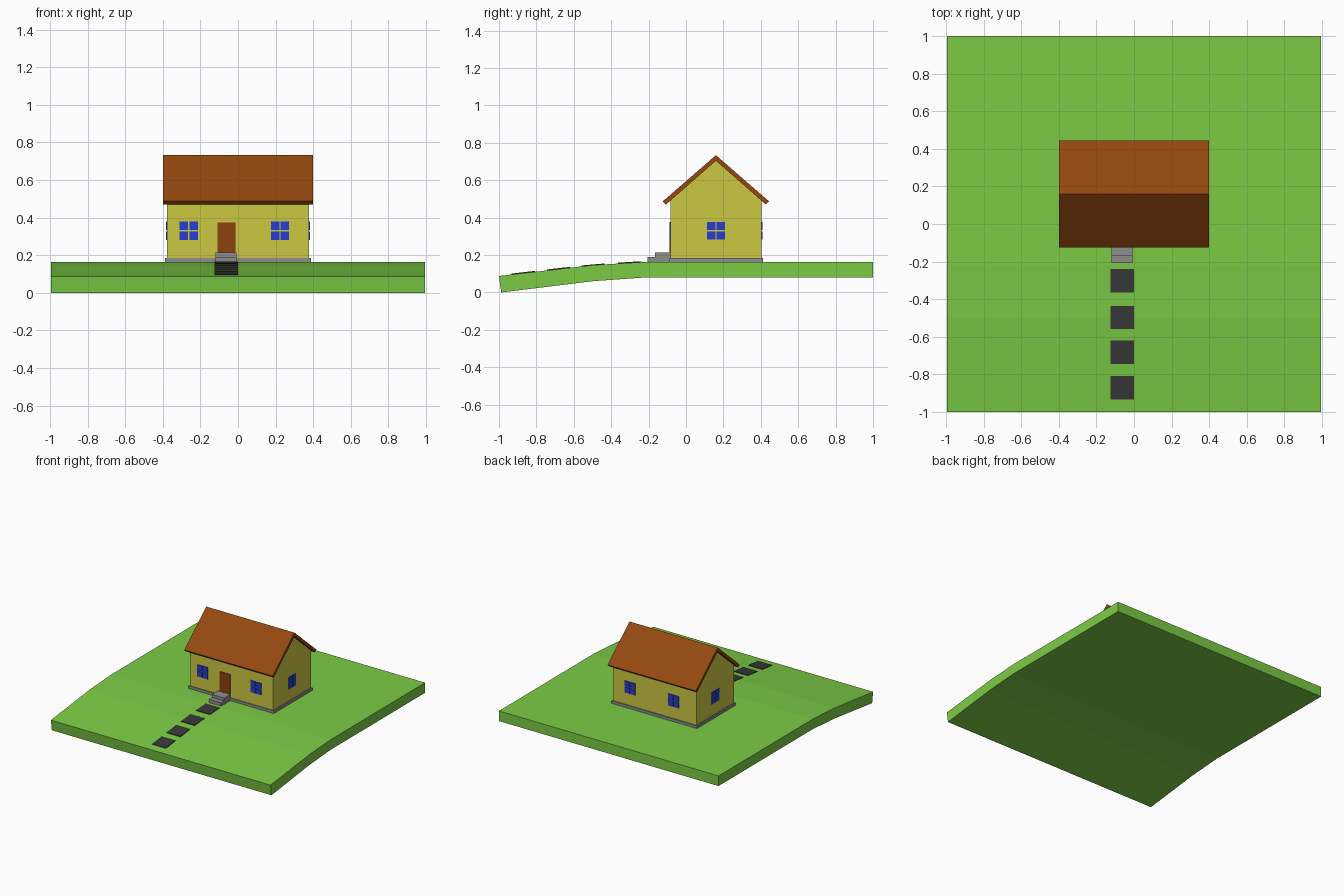
import bpy, bmesh, math
from mathutils import Matrix, Vector

cube = bpy.data.objects.get("Cube")
if cube:
    bpy.data.objects.remove(cube, do_unlink=True)


def material(name, rgb):
    m = bpy.data.materials.new(name)
    m.use_nodes = True
    color = (*rgb, 1)
    m.diffuse_color = color
    m.node_tree.nodes["Principled BSDF"].inputs["Base Color"].default_value = color
    return m


GRASS = material("grass green", (0.2, 0.6, 0.06))
WALL = material("wall yellow", (0.6, 0.58, 0.055))
ROOF = material("roof brown", (0.3, 0.065, 0.005))
DOOR = material("door brown", (0.27, 0.055, 0.004))
GLASS = material("window blue", (0.02, 0.045, 0.65))
STONE = material("stone grey", (0.27, 0.27, 0.27))
SLAB = material("path charcoal", (0.04, 0.04, 0.04))


def finish(name, bm, mat):
    bmesh.ops.recalc_face_normals(bm, faces=bm.faces)
    mesh = bpy.data.meshes.new(name)
    bm.to_mesh(mesh)
    bm.free()
    mesh.materials.append(mat)
    obj = bpy.data.objects.new(name, mesh)
    bpy.context.collection.objects.link(obj)
    return obj


def add_box(bm, lo, hi):
    lo, hi = Vector(lo), Vector(hi)
    m = Matrix.Translation((lo + hi) / 2) @ Matrix.Diagonal((*(hi - lo), 1))
    bmesh.ops.create_cube(bm, size=1, matrix=m)


def box(name, lo, hi, mat):
    bm = bmesh.new()
    add_box(bm, lo, hi)
    return finish(name, bm, mat)


def extrude_x(name, profile, x0, x1, mat):
    """Sweep a closed (y, z) outline from x0 to x1."""
    bm = bmesh.new()
    face = bm.faces.new([bm.verts.new((x0, y, z)) for y, z in profile])
    moved = bmesh.ops.extrude_face_region(bm, geom=[face], use_keep_orig=True)["geom"]
    verts = [v for v in moved if isinstance(v, bmesh.types.BMVert)]
    bmesh.ops.translate(bm, verts=verts, vec=(x1 - x0, 0, 0))
    return finish(name, bm, mat)


# Lawn: flat behind, falling away in two slopes at the front
TOP = [(-1.0, 0.088), (-0.5, 0.146), (-0.22, 0.163), (1.0, 0.163)]
BOTTOM = [(1.0, 0.08), (-0.22, 0.08), (-0.5, 0.06), (-0.988, 0.0)]
extrude_x("lawn", TOP + BOTTOM, -0.995, 0.995, GRASS)


def ground(y):
    for (y0, z0), (y1, z1) in zip(TOP, TOP[1:]):
        if y <= y1:
            return z0 + (z1 - z0) * (y - y0) / (y1 - y0)


# Path slabs lying on the slope
for i, y in enumerate((-0.301, -0.497, -0.682, -0.87)):
    a, b = y - 0.062, y + 0.062
    za, zb = ground(a), ground(b)
    t = 0.005
    outline = [(a, za - t), (b, zb - t), (b, zb + t), (a, za + t)]
    extrude_x(f"path_slab_{i + 1}", outline, -0.125, 0.0, SLAB)

# House body with gable ends
MID, HALF, LEN = 0.16, 0.243, 0.377
EAVE, PEAK = 0.496, 0.706
front, back = MID - HALF, MID + HALF
extrude_x("walls", [(front, 0.17), (back, 0.17), (back, EAVE), (MID, PEAK), (front, EAVE)],
          -LEN, LEN, WALL)
box("foundation", (-0.387, front - 0.006, 0.155), (0.387, back + 0.008, 0.185), STONE)

# Roof: one bent slab with square-cut eaves
run_out, run_in = 0.284, 0.267
extrude_x("roof", [(MID - run_out, 0.487), (MID, 0.734), (MID + run_out, 0.487),
                   (MID + run_in, 0.47), (MID, 0.704), (MID - run_in, 0.47)],
          -0.4, 0.4, ROOF)

# Door and steps
box("door", (-0.108, front - 0.005, 0.185), (-0.012, front + 0.002, 0.375), DOOR)
box("upper_step", (-0.12, -0.167, 0.155), (-0.008, front, 0.214), STONE)
box("lower_step", (-0.12, -0.207, 0.155), (-0.008, -0.167, 0.19), STONE)


# Four-pane windows, built facing the front and turned to their wall
def window(name, x, y, angle):
    bm = bmesh.new()
    gap, half = 0.003, 0.048
    for sx in (-1, 1):
        for sz in (-1, 1):
            xs = sorted((sx * gap, sx * half))
            zs = sorted((sz * gap, sz * half))
            add_box(bm, (xs[0], -0.005, zs[0]), (xs[1], 0.002, zs[1]))
    bm.transform(Matrix.Translation((x, y, 0.33)) @ Matrix.Rotation(angle, 4, "Z"))
    finish(name, bm, GLASS)


window("front_window_right", -0.262, front, 0)
window("front_window_left", 0.223, front, 0)
window("back_window_right", -0.17, back, math.pi)
window("back_window_left", 0.223, back, math.pi)
window("left_gable_window", LEN, MID, math.pi / 2)
window("right_gable_window", -LEN, MID, -math.pi / 2)
